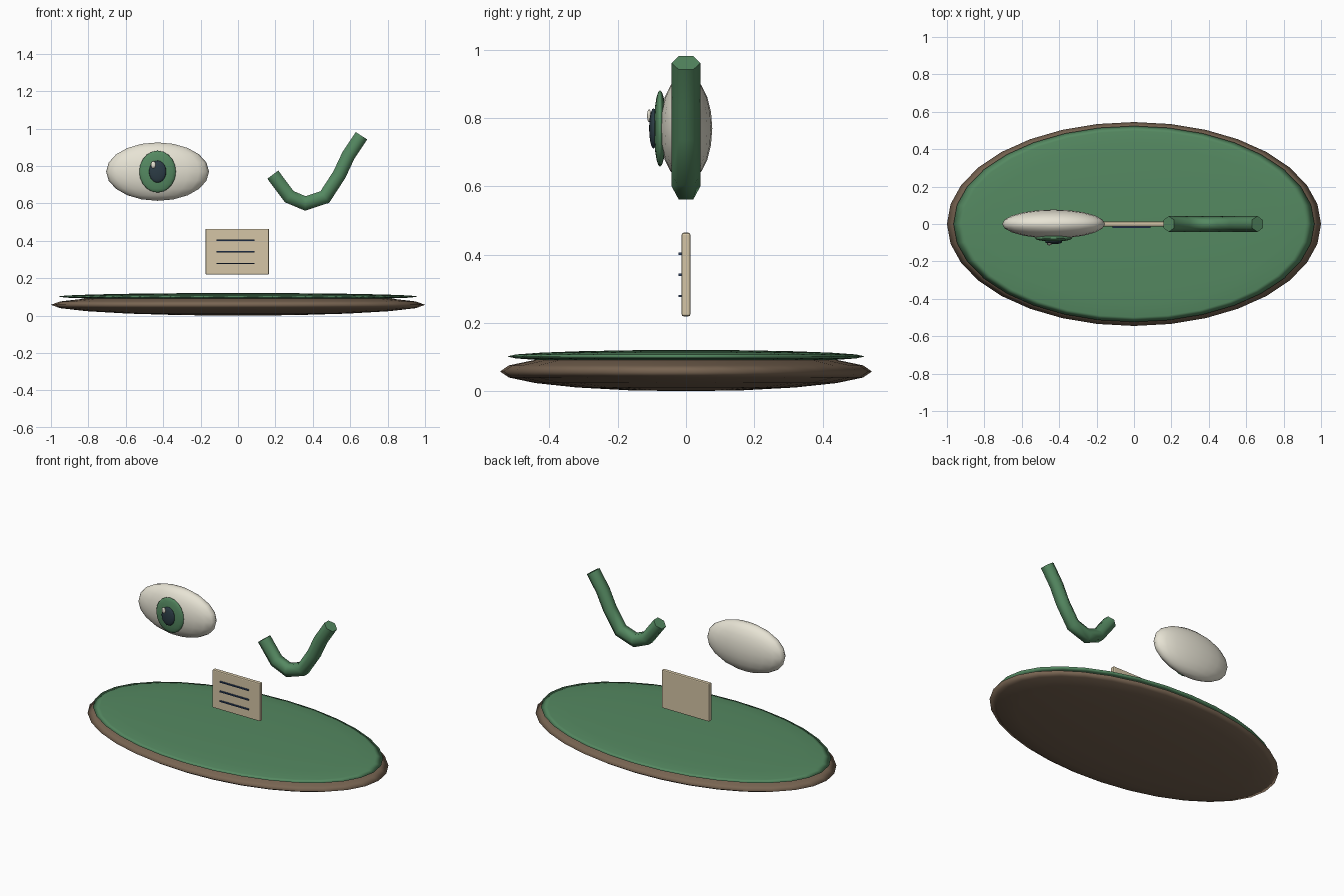
import bpy, bmesh, math
from mathutils import Vector

if "Cube" in bpy.data.objects:
    bpy.data.objects.remove(bpy.data.objects["Cube"])


def material(name, rgb):
    m = bpy.data.materials.new(name)
    m.diffuse_color = (*rgb, 1)
    m.use_nodes = True
    m.node_tree.nodes["Principled BSDF"].inputs["Base Color"].default_value = m.diffuse_color
    return m


GREEN = material("green", (0.09, 0.25, 0.12))
BROWN = material("brown", (0.19, 0.13, 0.085))
CREAM = material("cream", (0.80, 0.77, 0.66))
PAPER = material("paper", (0.66, 0.56, 0.38))
DARK = material("dark", (0.025, 0.045, 0.06))
INK = material("ink", (0.03, 0.06, 0.14))


def ellipsoid(name, loc, radii, mat, segments=20, rings=10):
    bpy.ops.mesh.primitive_uv_sphere_add(segments=segments, ring_count=rings, location=loc)
    ob = bpy.context.object
    ob.name = name
    ob.scale = radii
    bpy.ops.object.transform_apply(location=False, rotation=False, scale=True)
    bpy.ops.object.shade_smooth()
    ob.data.materials.append(mat)
    return ob


def box(name, loc, size, mat, bevel=0):
    bpy.ops.mesh.primitive_cube_add(size=1, location=loc)
    ob = bpy.context.object
    ob.name = name
    ob.scale = size
    bpy.ops.object.transform_apply(location=False, rotation=False, scale=True)
    ob.data.materials.append(mat)
    if bevel:
        mod = ob.modifiers.new("bevel", "BEVEL")
        mod.width = bevel
        mod.segments = 2
    return ob


def tube(name, path, radius, sides, mat):
    """Capped tube along a path in the xz plane, mitred at each point."""
    pts = [Vector((x, 0, z)) for x, z in path]
    dirs = [(b - a).normalized() for a, b in zip(pts, pts[1:])]
    bm = bmesh.new()
    loops = []
    for i, p in enumerate(pts):
        d0, d1 = dirs[max(i - 1, 0)], dirs[min(i, len(dirs) - 1)]
        t = (d0 + d1).normalized()
        n = Vector((-t.z, 0, t.x)) / t.dot(d0)
        loops.append([bm.verts.new(p + radius * (Vector((0, math.cos(a), 0)) + n * math.sin(a)))
                      for a in (math.tau * k / sides for k in range(sides))])
    for a, b in zip(loops, loops[1:]):
        for k in range(sides):
            j = (k + 1) % sides
            bm.faces.new((a[k], a[j], b[j], b[k]))
    bm.faces.new(loops[0])
    bm.faces.new(loops[-1])
    bmesh.ops.recalc_face_normals(bm, faces=bm.faces)
    me = bpy.data.meshes.new(name)
    bm.to_mesh(me)
    bm.free()
    ob = bpy.data.objects.new(name, me)
    bpy.context.collection.objects.link(ob)
    me.materials.append(mat)
    bpy.context.view_layer.objects.active = ob
    bpy.ops.object.select_all(action='DESELECT')
    ob.select_set(True)
    bpy.ops.object.shade_smooth_by_angle(angle=math.radians(61))
    return ob


# Oval ground: brown underside and green top
ellipsoid("base_soil", (0, 0, 0.058), (1, 0.545, 0.058), BROWN, 32)
ellipsoid("base_grass", (0, 0, 0.102), (0.965, 0.524, 0.019), GREEN, 32)

# Eye, layered towards the front
ellipsoid("eyeball", (-0.43, 0, 0.77), (0.275, 0.077, 0.156), CREAM)
ellipsoid("iris", (-0.43, -0.076, 0.77), (0.098, 0.018, 0.112), GREEN)
ellipsoid("pupil", (-0.43, -0.095, 0.77), (0.046, 0.013, 0.059), DARK)
ellipsoid("eye_highlight", (-0.453, -0.108, 0.807), (0.013, 0.006, 0.019), CREAM)

# Tick-shaped tube
tube("tick", [(0.186, 0.754), (0.274, 0.636), (0.360, 0.600), (0.464, 0.634),
              (0.542, 0.754), (0.590, 0.856), (0.660, 0.962)], 0.042, 6, GREEN)

# Card with three ruled lines
box("card", (-0.004, 0, 0.342), (0.34, 0.026, 0.245), PAPER, 0.006)
for i, z in enumerate((0.279, 0.341, 0.403)):
    box(f"card_line_{i + 1}", (-0.014, -0.017, z), (0.204, 0.01, 0.007), INK)
